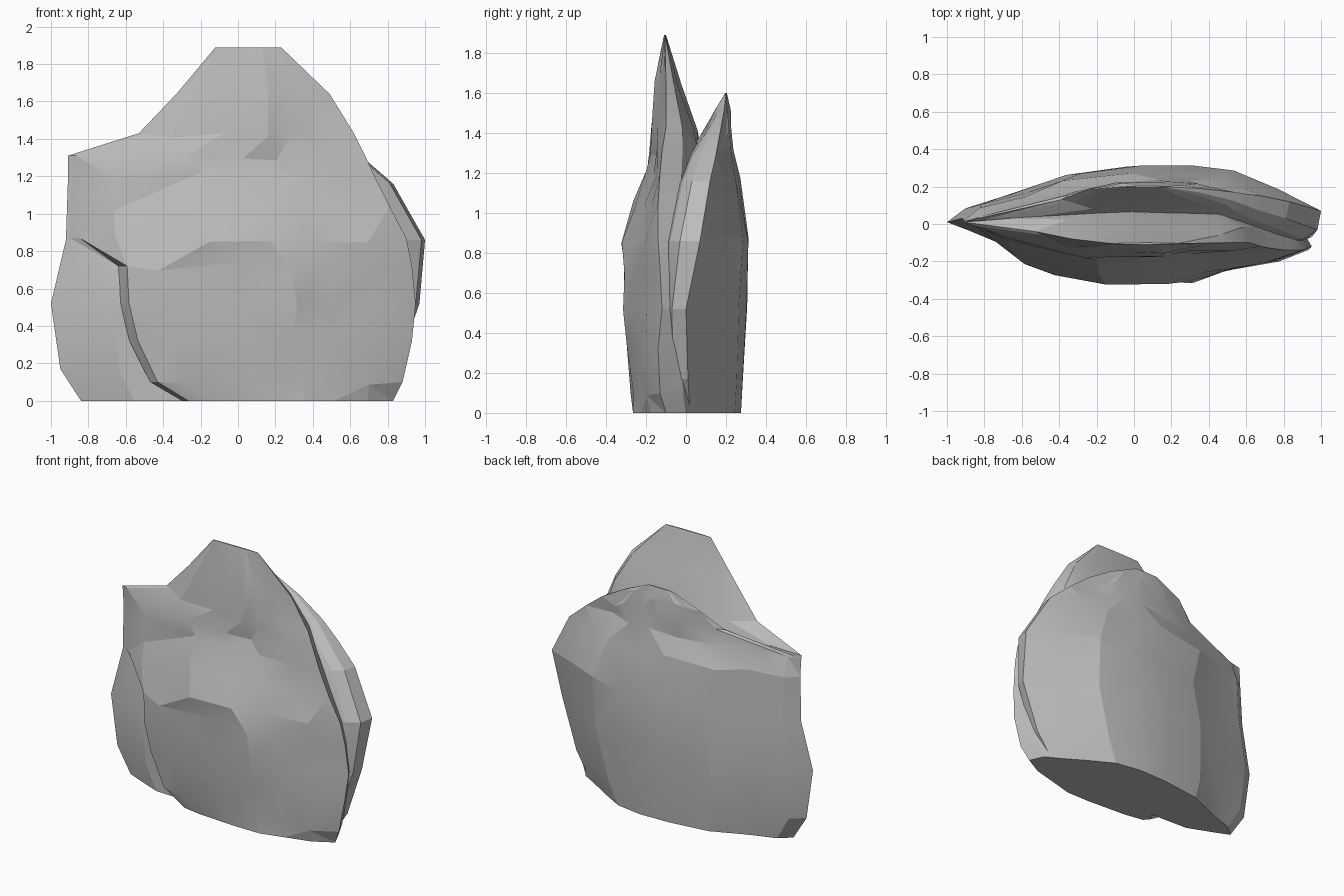
import bpy, bmesh, math, random

random.seed(4)

stone = bpy.data.materials.new("stone grey")
stone.diffuse_color = (0.5, 0.5, 0.5, 1)


def slab(name, rows, front, back):
    """Loft level cross-sections. Each row: z, left x, left y, right x, right y, front y, back y.
    front / back: (fraction across, fraction of bulge) for the cross-section.
    Optional eighth value: steepest rise of the bulge from the left end."""
    bm = bmesh.new()
    rings = []
    for k, (z, xl, yl, xr, yr, yf, yb, *rise) in enumerate(rows):
        cap = rise[0] if rise else 99
        section = [(0, 0, yf)] + [(t, min(f, cap * t), yf) for t, f in front]
        section += [(1, 0, yf)]
        section += [(t, min(f, cap * t), yb) for t, f in reversed(back)]
        inner = 0 < k < len(rows) - 1
        ring = []
        for t, f, y_bulge in section:
            edge = yl + (yr - yl) * t
            x = xl + (xr - xl) * t
            y = edge + (y_bulge - edge) * f
            h = z
            if inner and 0.1 < t < 0.9:      # chipped, uneven faces
                x += random.uniform(-0.03, 0.03)
                y += random.uniform(-0.008, 0.008)
                h += random.uniform(-0.025, 0.025)
            ring.append(bm.verts.new((x, y, h)))
        rings.append(ring)
    n = len(rings[0])
    for a, b in zip(rings, rings[1:]):
        for i in range(n):
            j = (i + 1) % n
            bm.faces.new((a[i], a[j], b[j], b[i]))
    bm.faces.new(list(reversed(rings[0])))
    bm.faces.new(rings[-1])
    bmesh.ops.triangulate(bm, faces=[f for f in bm.faces if len(f.verts) == 4])
    bmesh.ops.recalc_face_normals(bm, faces=bm.faces)
    me = bpy.data.meshes.new(name)
    bm.to_mesh(me)
    bm.free()
    me.materials.append(stone)
    ob = bpy.data.objects.new(name, me)
    bpy.context.collection.objects.link(ob)
    return ob


# tall front slab with the main peak and the left shoulder
front_slab = slab("rock", [
    (0.00, -0.30, -0.18, 0.83, -0.10, -0.265, 0.10),
    (0.10, -0.47, -0.16, 0.88, -0.13, -0.270, 0.10),
    (0.32, -0.58, -0.13, 0.93, -0.14, -0.290, 0.10),
    (0.52, -0.63, -0.12, 0.95, -0.12, -0.310, 0.10),
    (0.72, -0.64, -0.10, 0.93, -0.13, -0.315, 0.10),
    (0.87, -0.90, 0.02, 0.90, -0.14, -0.320, 0.10, 2.8),
    (1.04, -0.905, 0.02, 0.81, -0.14, -0.260, 0.09, 2.4),
    (1.20, -0.91, 0.02, 0.73, -0.13, -0.200, 0.08, 2.4),
    (1.31, -0.91, 0.01, 0.68, -0.12, -0.185, 0.08, 2.4),
    (1.43, -0.53, -0.04, 0.62, -0.10, -0.175, 0.06, 4),
    (1.64, -0.33, -0.08, 0.49, -0.10, -0.150, -0.02, 4),
    (1.89, -0.12, -0.105, 0.23, -0.105, -0.110, -0.10, 4),
], front=[(0.03, 0.5), (0.15, 0.8), (0.42, 1), (0.58, 1), (0.72, 0.7), (0.88, 0.42)],
   back=[(0.15, 0.75), (0.5, 1), (0.85, 0.85), (0.96, 0.5)])

# lower, wider back slab
back_slab = slab("back_slab", [
    (0.00, -0.84, 0.00, 0.74, 0.02, -0.14, 0.275),
    (0.17, -0.95, 0.01, 0.85, 0.01, -0.14, 0.285),
    (0.52, -1.00, 0.01, 0.97, 0.00, -0.14, 0.305),
    (0.86, -0.92, 0.03, 1.00, 0.07, -0.13, 0.315),
    (1.16, -0.91, 0.02, 0.83, 0.12, -0.06, 0.270),
    (1.29, -0.90, 0.015, 0.68, 0.15, 0.00, 0.235, 1.7),
    (1.40, -0.39, 0.13, 0.54, 0.17, 0.08, 0.232),
    (1.51, -0.24, 0.185, 0.35, 0.19, 0.150, 0.218),
    (1.60, -0.03, 0.20, 0.15, 0.20, 0.196, 0.204),
], front=[(0.06, 0.3), (0.18, 0.85), (0.5, 1), (0.85, 0.95), (0.95, 0.75), (0.99, 0.5)],
   back=[(0.05, 0.25), (0.17, 0.48), (0.315, 0.84), (0.5, 0.98), (0.64, 1),
         (0.76, 0.88), (0.87, 0.5)])

# fuse both slabs into one rock
bpy.context.view_layer.objects.active = front_slab
front_slab.select_set(True)
fuse = front_slab.modifiers.new("fuse", 'BOOLEAN')
fuse.operation = 'UNION'
fuse.solver = 'EXACT'
fuse.object = back_slab
bpy.ops.object.modifier_apply(modifier=fuse.name)
bpy.data.objects.remove(back_slab)
bpy.ops.object.shade_smooth_by_angle(angle=math.radians(12))
